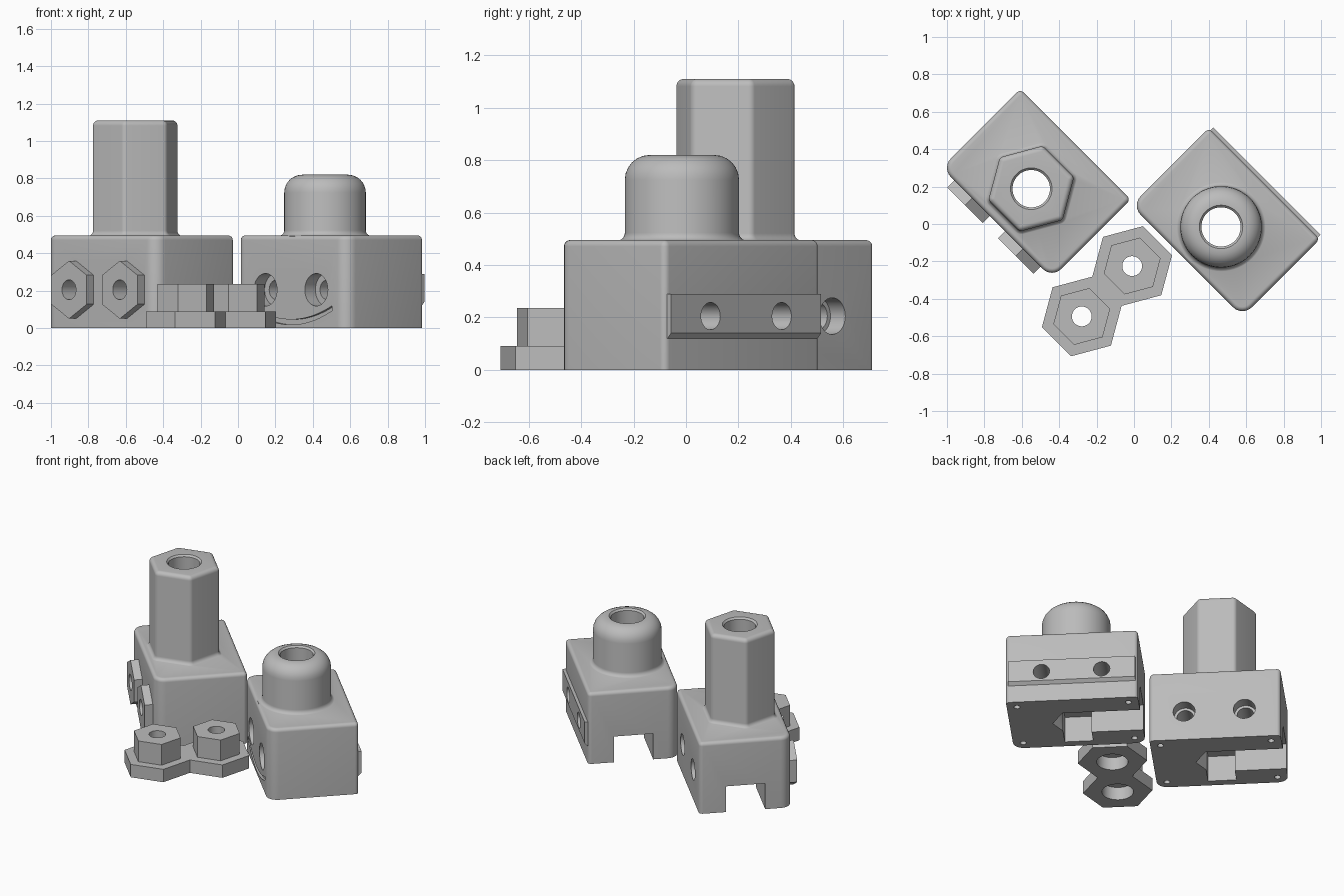
import bpy, bmesh, math
from mathutils import Vector, Matrix

if "Cube" in bpy.data.objects:
    bpy.data.objects.remove(bpy.data.objects["Cube"])

grey = bpy.data.materials.new("plain grey")
grey.diffuse_color = (0.5, 0.5, 0.5, 1)
grey.use_nodes = True
grey.node_tree.nodes["Principled BSDF"].inputs["Base Color"].default_value = grey.diffuse_color


def outline(corners, radii, d=0.0, steps=6):
    """Convex counter-clockwise polygon with rounded corners, grown by d."""
    pts, n = [], len(corners)
    for i in range(n):
        p, c, q = (Vector(corners[(i + k) % n]) for k in (-1, 0, 1))
        r, a, b = radii[i], (c - p).normalized(), (q - c).normalized()
        n0, n1 = Vector((a.y, -a.x)), Vector((b.y, -b.x))
        mid = (n0 + n1).normalized()
        centre = c - mid * (r / mid.dot(n0))
        a0 = math.atan2(n0.y, n0.x)
        turn = (math.atan2(n1.y, n1.x) - a0) % (2 * math.pi)
        for k in range(steps + 1):
            t = a0 + turn * k / steps
            pts.append(centre + Vector((math.cos(t), math.sin(t))) * (r + d))
    return pts


def circle(r, n=48, x=0, y=0, rot=0):
    return [(x + r * math.cos(rot + 2 * math.pi * i / n),
             y + r * math.sin(rot + 2 * math.pi * i / n)) for i in range(n)]


def rect(x0, x1, y0, y1):
    return [(x0, y0), (x1, y0), (x1, y1), (x0, y1)]


def loft(name, rings, matrix=None):
    """Closed solid through (z, outline) rings."""
    bm = bmesh.new()
    loops = [[bm.verts.new((p[0], p[1], z)) for p in pts] for z, pts in rings]
    n = len(loops[0])
    for lo, hi in zip(loops, loops[1:]):
        for i in range(n):
            j = (i + 1) % n
            bm.faces.new((lo[i], lo[j], hi[j], hi[i]))
    bm.faces.new(loops[0][::-1])
    bm.faces.new(loops[-1])
    if matrix:
        bm.transform(matrix)
    bmesh.ops.recalc_face_normals(bm, faces=bm.faces)
    mesh = bpy.data.meshes.new(name)
    bm.to_mesh(mesh)
    bm.free()
    mesh.materials.append(grey)
    obj = bpy.data.objects.new(name, mesh)
    bpy.context.collection.objects.link(obj)
    return obj


def prism(pts, z0, z1, matrix=None):
    return loft("tool", [(z0, pts), (z1, pts)], matrix)


def combine(target, tool, op='DIFFERENCE'):
    mod = target.modifiers.new("join", 'BOOLEAN')
    mod.operation, mod.object, mod.solver = op, tool, 'EXACT'
    bpy.context.view_layer.objects.active = target
    bpy.ops.object.modifier_apply(modifier="join")
    bpy.data.objects.remove(tool)


def across(u, z):
    """Prism axis along +y, prism x along block x, prism y along z."""
    return Matrix(((1, 0, 0, u), (0, 0, 1, 0), (0, 1, 0, z), (0, 0, 0, 1)))


def arc(f, n=6):
    return [(f * (1 - math.cos(math.pi / 2 * k / n)), f * math.sin(math.pi / 2 * k / n))
            for k in range(n + 1)]


TOP, BOLT_Z, PITCH = 0.495, 0.205, 0.192


def block(name, u0, u1, v0, v1):
    corners, radii = rect(u0, u1, v0, v1), [0.07, 0.07, 0.025, 0.025]
    rings = [(0, outline(corners, radii))]
    rings += [(TOP - 0.024 + up, outline(corners, radii, -d)) for d, up in arc(0.024)]
    return loft(name, rings)


def column_rings(shape, top, base_fillet, top_fillet):
    """Column with a flared foot and a rounded rim."""
    rings = [(TOP - 0.06, shape(base_fillet))]
    rings += [(TOP - 0.002 + base_fillet - up, shape(d)) for d, up in reversed(arc(base_fillet))]
    rings += [(top - top_fillet + up, shape(-d)) for d, up in arc(top_fillet)]
    return rings


def hollow(obj, u, v, u0, u1, v0, v1, bore, top):
    """Vertical bore, underside slot with hex pocket, and corner screw holes."""
    combine(obj, loft("tool", [(-0.1, circle(bore, 48, u, v)), (top - 0.012, circle(bore, 48, u, v)),
                               (top + 0.02, circle(bore + 0.03, 48, u, v))]))
    mid = (v0 + v1) / 2
    combine(obj, prism(rect(u0 - 0.1, u, mid - 0.127, mid + 0.127), -0.1, 0.18))
    combine(obj, prism(circle(0.147, 6, u, mid), -0.1, 0.181))
    combine(obj, prism(rect(u - 0.09, u + 0.09, v0 + 0.055, mid), -0.1, 0.179))
    for x in (u0 + 0.065, u1 - 0.065):
        for y in (v0 + 0.065, v1 - 0.065):
            combine(obj, prism(circle(0.02, 16, x, y), -0.1, 0.12))


# Tall block with hexagonal tower
U0, U1, V0, V1 = -0.94, -0.105, -0.515, 0.08
CU, CV = -0.522, -0.255
tall = block("tall_block", U0, U1, V0, V1)
hexa = [Vector((CU, CV)) + Vector(p) for p in circle(0.237, 6)]
combine(tall, loft("tool", column_rings(lambda d: outline(hexa, [0.03] * 6, d), 1.11, 0.028, 0.028)), 'UNION')
for s in (-1, 1):
    # Hex nuts on one side, stepped bolt holes through to the other
    m = across(CU + 0.004 + s * PITCH, BOLT_Z)
    combine(tall, prism(circle(0.155, 6, rot=math.pi / 6), V0 - 0.053, V0 + 0.03, m), 'UNION')
    combine(tall, prism(circle(0.053, 32), V0 - 0.2, V1 + 0.1, m))
    combine(tall, prism(circle(0.07, 32), V1 - 0.08, V1 + 0.1, m))
hollow(tall, CU, CV, U0, U1, V0, V1, 0.10, 1.11)

# Short block with round dome
U0, U1, V0, V1 = -0.08, 0.76, 0.06, 0.645
CU, CV = 0.34, 0.318
short = block("short_block", U0, U1, V0, V1)
combine(short, loft("tool", column_rings(lambda d: circle(0.218 + d, 64, CU, CV), 0.82, 0.03, 0.095)), 'UNION')
# Raised bolt strip with bevelled lower edge
strip = [(V1 - 0.03, 0.12), (V1, 0.12), (V1 + 0.02, 0.14), (V1 + 0.02, 0.29), (V1 - 0.03, 0.29)]
along = Matrix(((0, 0, 1, 0), (1, 0, 0, 0), (0, 1, 0, 0), (0, 0, 0, 1)))
combine(short, prism(strip, U0 + 0.015, U1 - 0.015, along), 'UNION')
for s in (-1, 1):
    m = across(CU + s * PITCH, BOLT_Z)
    combine(short, prism(circle(0.052, 32), V0 - 0.1, V1 + 0.1, m))
    combine(short, prism(circle(0.087, 32), V0 - 0.1, V0 + 0.08, m))
# Curved groove below the bolt holes
ts = [i / 10 - 1 for i in range(21)]
groove = [(0.31 * t, 0.018 + 0.075 * t * t) for t in ts]
groove += [(0.31 * t, 0.046 + 0.073 * t * t) for t in reversed(ts)]
combine(short, prism(groove, V0 - 0.1, V0 + 0.02, across(CU, 0)))
hollow(short, CU, CV, U0, U1, V0, V1, 0.105, 0.82)

# Twin hexagonal washer plate with bosses
plate = None
for v in (-0.166, -0.547):
    flange = loft("washer_plate", [(0, circle(0.2205, 6, 0.152, v)), (0.09, circle(0.2205, 6, 0.152, v))])
    combine(flange, prism(circle(0.157, 6, 0.152, v), 0.04, 0.235), 'UNION')
    combine(flange, prism(circle(0.053, 32, 0.152, v), -0.1, 0.4))
    combine(flange, prism(circle(0.1, 32, 0.152, v), -0.1, 0.09))
    if plate:
        combine(plate, flange, 'UNION')
    else:
        plate = flange

# Turn everything to the diagonal layout and shade
for obj in (tall, short, plate):
    obj.data.transform(Matrix.Rotation(-math.pi / 4, 4, 'Z'))
    bpy.ops.object.select_all(action='DESELECT')
    obj.select_set(True)
    bpy.context.view_layer.objects.active = obj
    bpy.ops.object.shade_smooth_by_angle(angle=math.radians(30))
